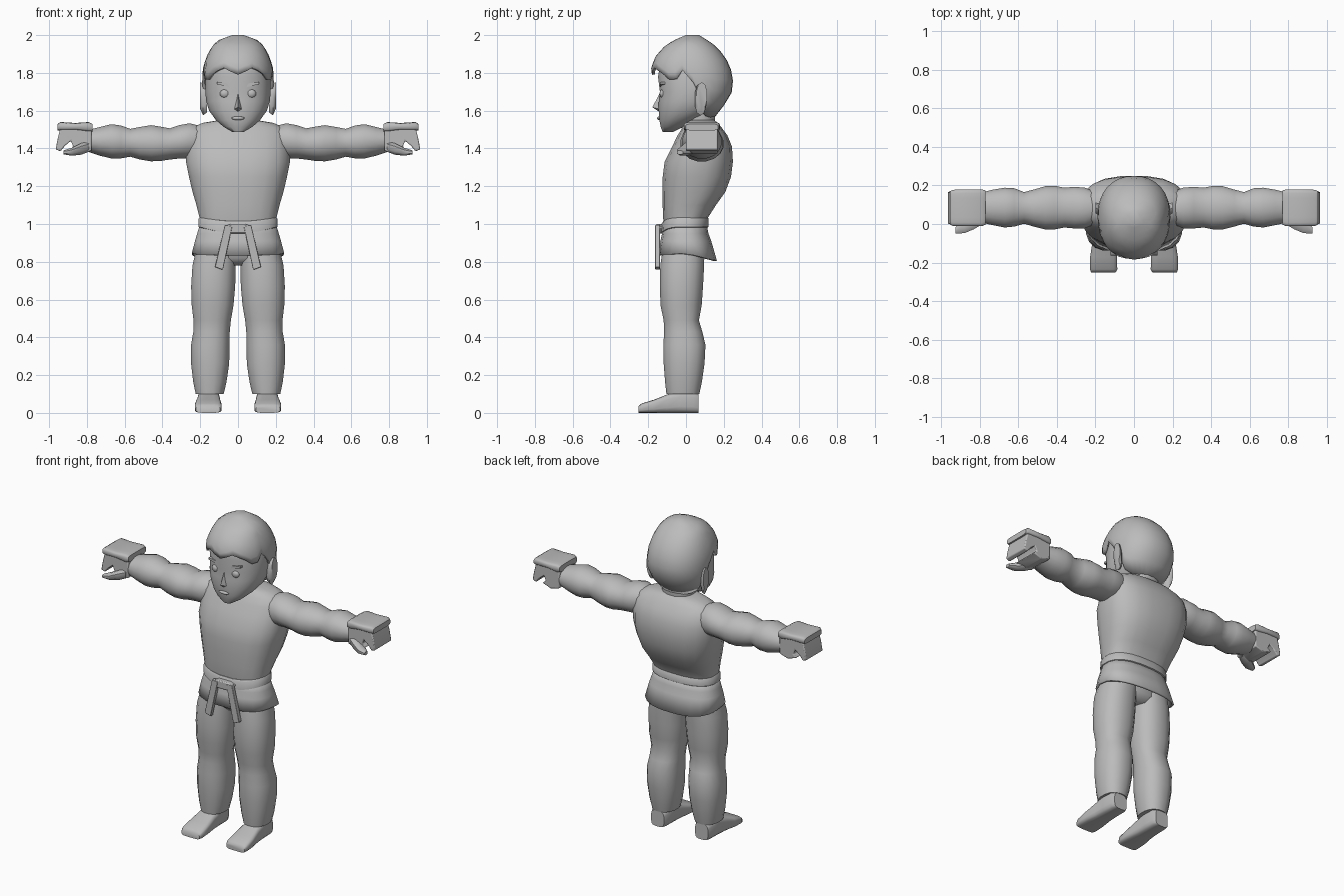
import bpy, bmesh, math
from mathutils import Vector

grey = bpy.data.materials.new("plain grey")
grey.diffuse_color = (0.5, 0.5, 0.5, 1)


def finish(name, bm, mirror=False, angle=50, thick=0, bevel=0):
    bmesh.ops.recalc_face_normals(bm, faces=bm.faces)
    me = bpy.data.meshes.new(name)
    bm.to_mesh(me)
    bm.free()
    me.materials.append(grey)
    ob = bpy.data.objects.new(name, me)
    bpy.context.collection.objects.link(ob)
    bpy.ops.object.select_all(action='DESELECT')
    ob.select_set(True)
    bpy.context.view_layer.objects.active = ob
    bpy.ops.object.shade_smooth_by_angle(angle=math.radians(angle))
    if bevel:
        m = ob.modifiers.new("bevel", 'BEVEL')
        m.width, m.segments = bevel, 2
    if thick:
        m = ob.modifiers.new("thickness", 'SOLIDIFY')
        m.thickness, m.offset = thick, -1
    if mirror:
        m = ob.modifiers.new("mirror", 'MIRROR')
        m.use_clip = False
        m.use_mirror_merge = False
    return ob


def spow(v, p):
    return math.copysign(abs(v) ** (2 / p), v)


def skin(bm, loops, caps=True):
    for a, b in zip(loops, loops[1:]):
        n = len(a)
        for i in range(n):
            j = (i + 1) % n
            bm.faces.new((a[i], a[j], b[j], b[i]))
    if caps:
        bm.faces.new(loops[0])
        bm.faces.new(loops[-1])


def loft(name, rings, axis='z', p=2.3, n=16, caps=True, shift=None, **kw):
    """Rings are (position, a0, a1, b0, b1): bounds of rounded sections along an axis."""
    bm = bmesh.new()
    loops = []
    for t, a0, a1, b0, b1 in rings:
        loop = []
        for i in range(n):
            ang = 2 * math.pi * (i + 0.5) / n
            a = (a0 + a1) / 2 + (a1 - a0) / 2 * spow(math.cos(ang), p)
            b = (b0 + b1) / 2 + (b1 - b0) / 2 * spow(math.sin(ang), p)
            co = {'z': (a, b, t), 'x': (t, a, b), 'y': (a, t, b)}[axis]
            loop.append(bm.verts.new(shift(Vector(co)) if shift else co))
        loops.append(loop)
    skin(bm, loops, caps)
    return finish(name, bm, **kw)


def sym(rows):
    return [(z, -w, w, f, b) for z, f, b, w in rows]


def prism(name, pts, y0, y1, **kw):
    """Extrude an x-z outline along y."""
    bm = bmesh.new()
    skin(bm, [[bm.verts.new((x, y, z)) for x, z in pts] for y in (y0, y1)])
    return finish(name, bm, **kw)


def ball(name, loc, size, **kw):
    bm = bmesh.new()
    bmesh.ops.create_uvsphere(bm, u_segments=12, v_segments=8, radius=1)
    for v in bm.verts:
        v.co = Vector([c * s + l for c, s, l in zip(v.co, size, loc)])
    return finish(name, bm, **kw)


# Torso and neck: (z, front, back, half width)
loft("torso", sym([
    (0.95, -.11, .10, .195), (1.03, -.122, .115, .205), (1.1, -.125, .16, .222),
    (1.17, -.127, .21, .243), (1.25, -.125, .24, .262), (1.33, -.115, .25, .278),
    (1.41, -.075, .245, .278), (1.47, -.045, .22, .27), (1.51, -.02, .19, .245),
    (1.535, 0, .17, .19), (1.55, .005, .15, .10)]), p=2.6, n=20)
loft("neck", sym([(1.45, -.02, .15, .10), (1.55, -.02, .155, .10), (1.64, -.02, .16, .10)]))

# Head, tapering to the chin
loft("head", sym([
    (1.487, -.124, -.07, .03), (1.515, -.135, -.01, .078), (1.55, -.142, .06, .118),
    (1.60, -.146, .15, .155), (1.65, -.146, .18, .17), (1.70, -.14, .2, .175),
    (1.78, -.15, .22, .173), (1.87, -.135, .19, .15), (1.93, -.08, .14, .10)]), n=20)

# Nose, lips, brows, eyes, ears
bm = bmesh.new()
v = [bm.verts.new(c) for c in ((0, -.135, 1.70), (-.028, -.13, 1.605), (.028, -.13, 1.605),
                               (0, -.178, 1.618), (0, -.135, 1.59))]
for f in ((0, 1, 3), (0, 3, 2), (1, 4, 3), (2, 3, 4), (0, 2, 4, 1)):
    bm.faces.new([v[i] for i in f])
finish("nose", bm)
ball("lips", (0, -.142, 1.56), (.035, .012, .01))
ball("eye", (.07, -.124, 1.69), (.026, .016, .023), mirror=True)
prism("brow", [(.02, 1.715), (.06, 1.728), (.11, 1.74), (.11, 1.752), (.06, 1.745), (.02, 1.73)],
      -.138, -.09, mirror=True)
loft("ear", [(.165, .05, .09, 1.59, 1.72), (.185, .045, .11, 1.575, 1.745),
             (.2, .055, .112, 1.61, 1.75)], axis='x', n=10, mirror=True)

# Hair: cap with a jagged fringe and a low back
SECT = [(2.0, .0, .07, .03), (1.975, -.06, .11, .10), (1.945, -.11, .155, .135),
        (1.89, -.16, .205, .165), (1.83, -.185, .235, .185), (1.77, -.178, .25, .19),
        (1.68, -.15, .24, .188), (1.60, -.12, .18, .16), (1.55, -.10, .14, .11)]
EDGE = [(0, 1.79), (24, 1.83), (45, 1.795), (63, 1.745), (78, 1.82), (95, 1.72),
        (108, 1.6), (125, 1.57), (180, 1.555)]


def interp(table, x):
    for a, b in zip(table, table[1:]):
        if min(a[0], b[0]) - 1e-6 <= x <= max(a[0], b[0]) + 1e-6:
            k = (x - a[0]) / (b[0] - a[0])
            return [p + (q - p) * k for p, q in zip(a[1:], b[1:])]
    return table[-1][1:]


bm = bmesh.new()
loops = []
for k in range(10):
    loop = []
    for i in range(32):
        ang = 2 * math.pi * i / 32
        d = math.degrees(min(ang, 2 * math.pi - ang))
        z = 2 - (2 - interp(EDGE, d)[0]) * (k / 9) ** 1.5
        f, b, w = interp(SECT, z)
        loop.append(bm.verts.new((w * spow(math.sin(ang), 2.2),
                                  (f + b) / 2 - (b - f) / 2 * spow(math.cos(ang), 2.2), z)))
    loops.append(loop)
skin(bm, loops, caps=False)
bm.faces.new(loops[0])
finish("hair", bm, thick=0.015)

# Arms along x: (x, y0, y1, z0, z1)
loft("arm", [
    (.20, 0, .17, 1.37, 1.52), (.255, -.025, .19, 1.345, 1.535), (.31, -.025, .195, 1.345, 1.525),
    (.36, -.02, .19, 1.34, 1.508), (.41, -.03, .2, 1.332, 1.517), (.46, -.03, .198, 1.33, 1.525),
    (.52, -.015, .18, 1.34, 1.515), (.57, 0, .167, 1.355, 1.505), (.62, -.015, .187, 1.346, 1.523),
    (.67, -.02, .19, 1.345, 1.53), (.73, -.008, .18, 1.36, 1.515), (.79, .005, .165, 1.38, 1.5)],
    axis='x', p=2.1, mirror=True)

# Half-closed hand, thumb and padded plate
prism("hand", [(.775, 1.5), (.94, 1.51), (.955, 1.45), (.965, 1.395), (.94, 1.385), (.915, 1.415),
               (.885, 1.44), (.872, 1.41), (.895, 1.392), (.835, 1.37), (.775, 1.388)],
      0, .168, mirror=True, bevel=.006)
loft("thumb", [(.79, -.005, .06, 1.38, 1.44), (.83, -.03, .05, 1.365, 1.43),
               (.88, -.05, .02, 1.36, 1.405), (.925, -.05, -.015, 1.368, 1.39)],
     axis='x', n=8, mirror=True)
loft("hand_pad", [(.77, -.005, .175, 1.49, 1.53), (.79, -.012, .18, 1.487, 1.54),
                  (.86, -.012, .18, 1.497, 1.535), (.94, -.01, .178, 1.495, 1.54),
                  (.955, -.002, .17, 1.495, 1.53)], axis='x', p=5, mirror=True)

# Legs: (z, x0, x1, y0, y1)
loft("leg", [
    (.10, .075, .225, -.105, .072), (.16, .06, .238, -.112, .085), (.26, .045, .25, -.12, .1),
    (.36, .043, .25, -.122, .105), (.43, .042, .238, -.117, .088), (.49, .036, .237, -.12, .07),
    (.57, .022, .247, -.137, .085), (.67, .013, .25, -.14, .092), (.78, .01, .243, -.138, .098),
    (.90, 0, .215, -.12, .1)], mirror=True)
loft("pelvis", sym([(.78, -.07, .06, .08), (.82, -.115, .09, .18), (.95, -.115, .1, .19)]))

# Feet along y: (y, x0, x1, z0, z1)
loft("foot", [
    (-.252, .095, .222, 0, .035), (-.235, .086, .229, 0, .05), (-.17, .087, .228, 0, .07),
    (-.10, .094, .217, 0, .098), (-.03, .097, .213, 0, .12), (.04, .098, .21, 0, .115),
    (.065, .11, .2, 0, .10)], axis='y', p=4, mirror=True)


# Jacket skirt, its hem lower at the back
def hem(co):
    if co.z < .9:
        co.z += -.04 * max(0, co.y / .16) - .012 * max(0, -co.y / .15)
    return co


loft("jacket_skirt", sym([(1.01, -.118, .108, .2), (.95, -.128, .12, .218),
                          (.91, -.137, .135, .23), (.847, -.15, .165, .247)]),
     caps=False, shift=hem, n=20, p=2.5, thick=.012)


# Belt with a front dip, knot and two tails
def dip(co):
    co.z -= .03 * max(0, -co.y / .13) ** 4
    return co


loft("belt", sym([(.98, -.125, .112, .205), (.985, -.133, .12, .212),
                  (1.03, -.13, .12, .21), (1.037, -.122, .112, .203)]),
     n=20, p=2.5, shift=dip)
prism("belt_knot", [(-.075, .985), (-.04, 1.0), (.04, 1.0), (.075, .985), (.05, .95), (-.05, .95)],
      -.16, -.11, bevel=.006)
prism("belt_tail", [(.03, .99), (.07, .995), (.122, .772), (.08, .757)], -.163, -.138,
      mirror=True, bevel=.003)
